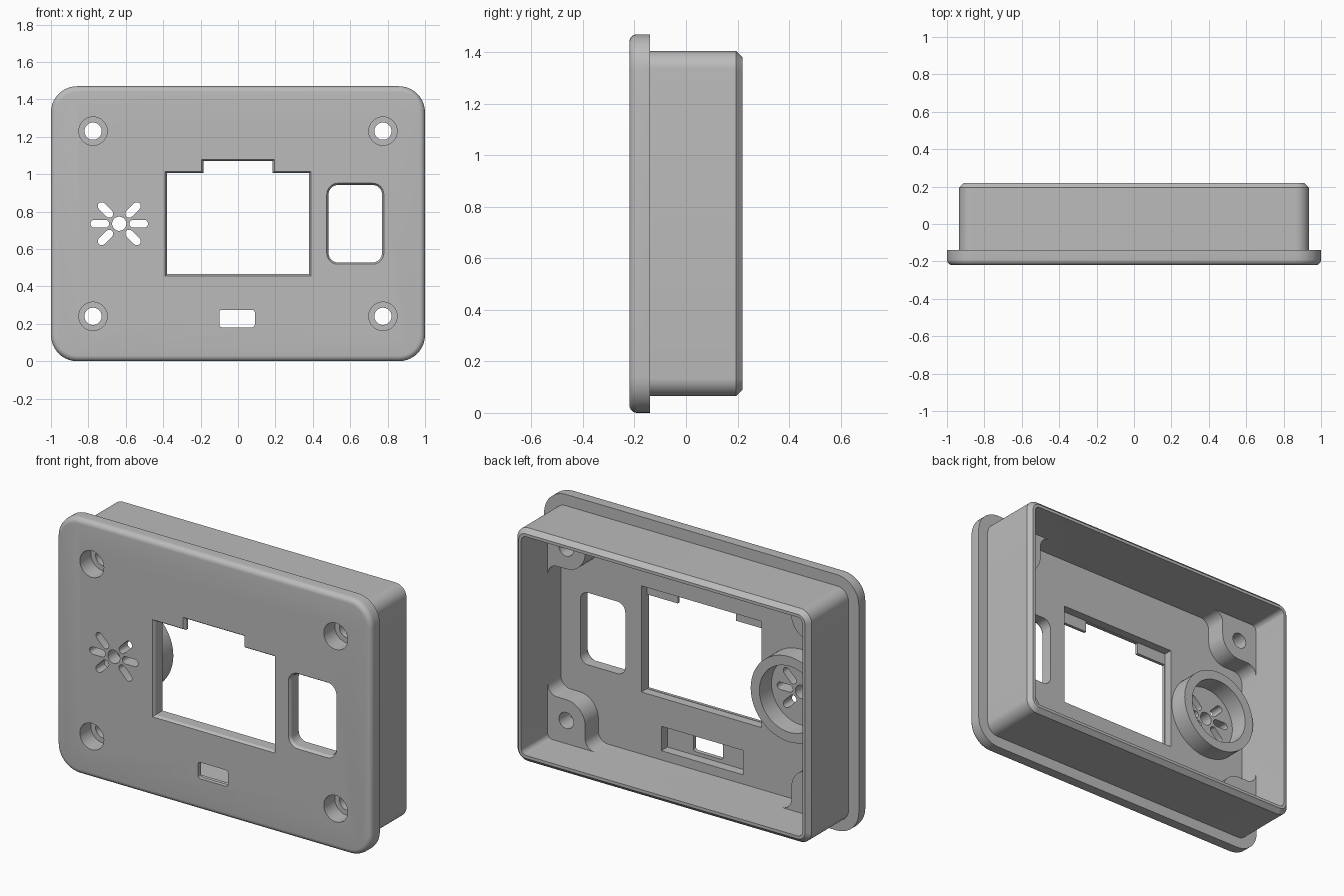
import bpy, bmesh
from math import sin, cos, pi, radians

cube = bpy.data.objects.get("Cube")
if cube:
    bpy.data.objects.remove(cube, do_unlink=True)

MID = 0.735                       # height of the panel centre
FRONT, FLOOR, BACK = -0.22, -0.14, 0.22

grey = bpy.data.materials.new("plain_grey")
grey.use_nodes = True
grey.diffuse_color = (0.5, 0.5, 0.5, 1)
grey.node_tree.nodes["Principled BSDF"].inputs["Base Color"].default_value = (0.5, 0.5, 0.5, 1)


def arc(cx, cz, r, a0, a1, n=10):
    """Points on an arc, angles in degrees."""
    return [(cx + r * cos(radians(a0 + (a1 - a0) * i / n)),
             cz + r * sin(radians(a0 + (a1 - a0) * i / n))) for i in range(n + 1)]


def rounded(hw, hh, r, cx=0, cz=0):
    """Rounded rectangle outline from half sizes."""
    pts = []
    for k, (sx, sz) in enumerate([(1, 1), (-1, 1), (-1, -1), (1, -1)]):
        pts += arc(cx + sx * (hw - r), cz + sz * (hh - r), r, k * 90, k * 90 + 90)
    return pts


def rect(hw, hh, cx=0, cz=0):
    return [(cx + a * hw, cz + b * hh) for a, b in [(1, 1), (-1, 1), (-1, -1), (1, -1)]]


def circle(r, cx=0, cz=0, n=48):
    return arc(cx, cz, r, 0, 360, n)[:-1]


def loft(name, rings):
    """Closed solid through matching (outline, y) sections."""
    bm = bmesh.new()
    loops = [[bm.verts.new((x, y, z + MID)) for x, z in pts] for pts, y in rings]
    for a, b in zip(loops, loops[1:]):
        for i in range(len(a)):
            j = (i + 1) % len(a)
            bm.faces.new((a[i], a[j], b[j], b[i]))
    bm.faces.new(loops[0])
    bm.faces.new(loops[-1])
    bmesh.ops.recalc_face_normals(bm, faces=bm.faces)
    mesh = bpy.data.meshes.new(name)
    bm.to_mesh(mesh)
    bm.free()
    mesh.materials.append(grey)
    ob = bpy.data.objects.new(name, mesh)
    bpy.context.collection.objects.link(ob)
    return ob


def prism(name, pts, y0, y1):
    return loft(name, [(pts, y0), (pts, y1)])


def combine(target, tool, operation):
    mod = target.modifiers.new(tool.name, "BOOLEAN")
    mod.operation, mod.solver, mod.object = operation, "EXACT", tool
    with bpy.context.temp_override(object=target, active_object=target):
        bpy.ops.object.modifier_apply(modifier=mod.name)
    bpy.data.objects.remove(tool, do_unlink=True)


def add(tool):
    combine(shell, tool, "UNION")


def cut(tool):
    combine(shell, tool, "DIFFERENCE")


# Front flange with a rounded front edge
F = 0.03
rings = []
for i in range(7):
    a = i / 6 * pi / 2
    d = F * (1 - sin(a))
    rings.append((rounded(1 - d, MID - d, 0.14 - d), FRONT + F * (1 - cos(a))))
rings.append((rounded(1, MID, 0.14), FLOOR))
shell = loft("enclosure_shell", rings)

# Rear box with a chamfered rim, then hollowed out
outer = rounded(0.935, 0.67, 0.07)
add(loft("rear_box", [(outer, -0.17), (outer, BACK - 0.025),
                      (rounded(0.91, 0.645, 0.045), BACK)]))
cut(prism("cavity", rounded(0.893, 0.628, 0.03), FLOOR, 0.3))

# Corner bosses with filleted sides
SX, SZ = 0.775, 0.495
boss = ([(0.91, 0.645), (0.595, 0.645)] + arc(0.595, 0.568, 0.06, 90, 0)
        + arc(SX, SZ, 0.12, 180, 270) + arc(0.833, 0.315, 0.06, 90, 0)
        + [(0.91, 0.315)])
for sx in (1, -1):
    for sz in (1, -1):
        add(prism("corner_boss", [(sx * x, sz * z) for x, z in boss], -0.16, -0.02))

# Speaker ring
PX = -0.635
ring = prism("speaker_ring", circle(0.245, PX, n=64), -0.16, -0.03)
add(ring)
cut(prism("speaker_bore", circle(0.19, PX, n=64), FLOOR, 0.1))

# Screw holes with counterbores
for sx in (1, -1):
    for sz in (1, -1):
        cut(prism("counterbore", circle(0.076, sx * SX, sz * SZ), -0.3, -0.12))
        cut(prism("screw_hole", circle(0.046, sx * SX, sz * SZ), -0.2, 0.1))


# Screen window: notched front opening and a rectangular pocket behind it
def window(d):
    w, t, low, mid, top = 0.38 + d, 0.185 + d, -0.27 - d, 0.27 + d, 0.335 + d
    half = [(w, low), (w, mid), (t, mid), (t, top)]
    return half + [(-x, z) for x, z in reversed(half)]


cut(loft("screen_opening", [(window(0.016), FRONT - 0.01), (window(0), -0.207),
                            (window(0), -0.17)]))
cut(prism("screen_pocket", rect(0.382, 0.305, 0, 0.033), -0.19, 0))

# Button opening with a chamfered front edge
cut(loft("button_opening", [(rounded(0.159, 0.223, 0.066, 0.627), FRONT - 0.01),
                            (rounded(0.143, 0.207, 0.05, 0.627), -0.205),
                            (rounded(0.143, 0.207, 0.05, 0.627), 0)]))

# Port slot with a wide pocket behind
cut(prism("port_pocket", rect(0.26, 0.07, -0.005, -0.505), -0.195, 0))
cut(prism("port_slot", rounded(0.095, 0.047, 0.015, -0.005, -0.507), -0.3, -0.1))

# Speaker grille: centre hole and six radial slots
cut(prism("grille_hole", circle(0.038, PX), -0.3, -0.1))
slot = arc(0.133, 0, 0.021, -90, 90) + arc(0.075, 0, 0.021, 90, 270)
for deg in (0, 45, 135, 180, 225, 315):
    c, s = cos(radians(deg)), sin(radians(deg))
    cut(prism("grille_slot", [(PX + x * c - z * s, x * s + z * c) for x, z in slot],
              -0.3, -0.1))

# Smooth the curved areas, keep the edges crisp
bpy.ops.object.select_all(action="DESELECT")
shell.select_set(True)
bpy.context.view_layer.objects.active = shell
bpy.ops.object.shade_smooth_by_angle(angle=radians(30))
